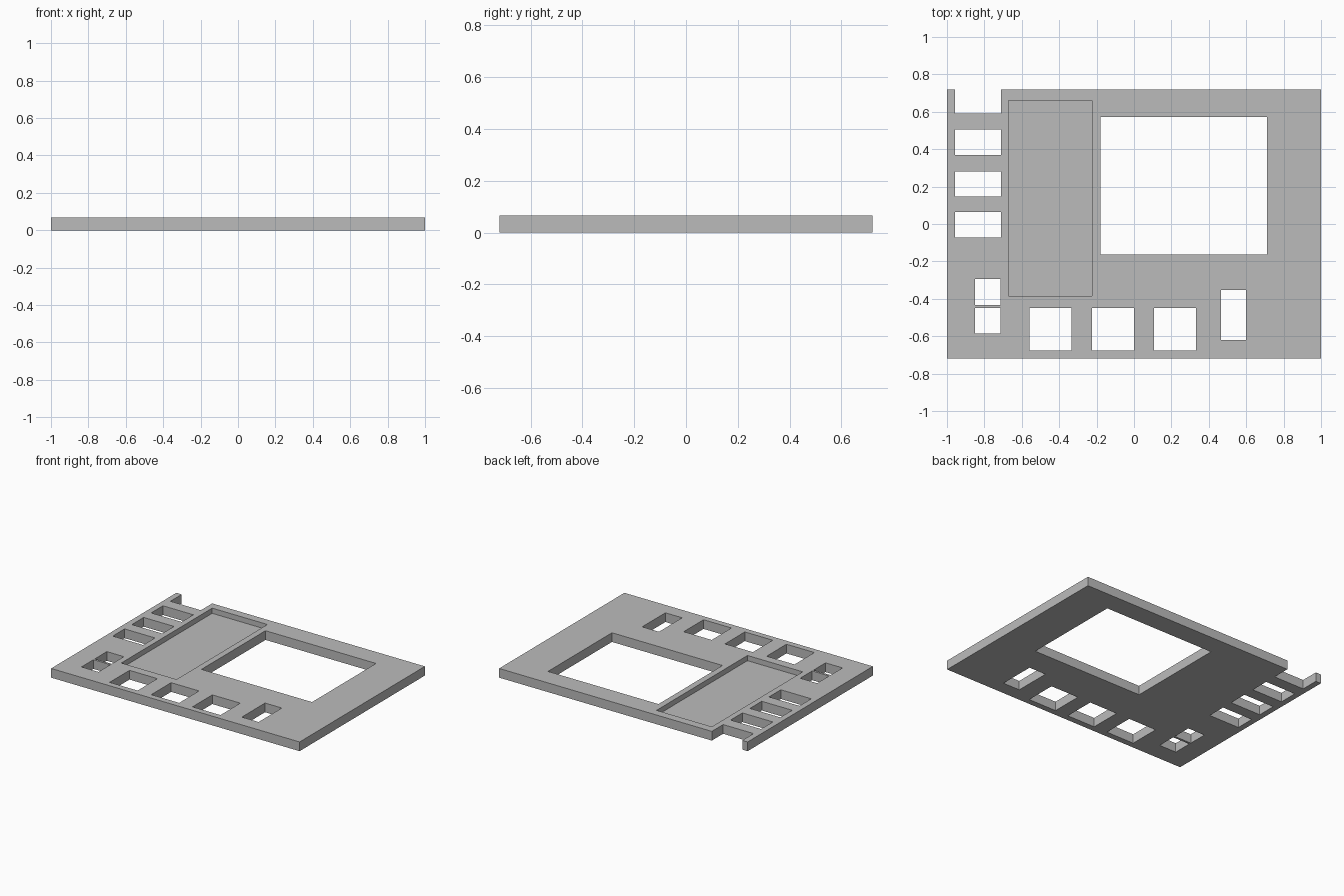
import bpy

if "Cube" in bpy.data.objects:
    bpy.data.objects.remove(bpy.data.objects["Cube"], do_unlink=True)

THICK = 0.067
RECESS_FLOOR = 0.029

grey = bpy.data.materials.new("plain grey")
grey.use_nodes = True
grey.diffuse_color = (0.5, 0.5, 0.5, 1)
grey.node_tree.nodes["Principled BSDF"].inputs["Base Color"].default_value = (0.5, 0.5, 0.5, 1)


def box(name, x0, x1, y0, y1, z0, z1):
    bpy.ops.mesh.primitive_cube_add(size=1, location=((x0 + x1) / 2, (y0 + y1) / 2, (z0 + z1) / 2))
    ob = bpy.context.object
    ob.name = name
    ob.scale = (x1 - x0, y1 - y0, z1 - z0)
    bpy.ops.object.transform_apply(location=True, rotation=False, scale=True)
    ob.data.materials.append(grey)
    return ob


def cut(target, x0, x1, y0, y1, floor=-0.1):
    cutter = box("cutter", x0, x1, y0, y1, floor, 0.2)
    cutter.hide_render = True
    mod = target.modifiers.new("cut", "BOOLEAN")
    mod.operation = "DIFFERENCE"
    mod.solver = "EXACT"
    mod.object = cutter
    bpy.context.view_layer.objects.active = target
    bpy.ops.object.modifier_apply(modifier=mod.name)
    bpy.data.objects.remove(cutter, do_unlink=True)


# Flat panel
panel = box("panel", -1, 1, -0.72, 0.72, 0, THICK)

# Large screen opening and shallow recess beside it
cut(panel, -0.18, 0.71, -0.163, 0.573)
cut(panel, -0.67, -0.225, -0.385, 0.66, RECESS_FLOOR)

# Column of slots on the right side, ending in an open notch at the back edge
for y in (-0.073, 0.146, 0.368):
    cut(panel, -0.957, -0.712, y, y + 0.136)
cut(panel, -0.957, -0.712, 0.59, 0.9)

# Pair of small windows
for y in (-0.586, -0.432):
    cut(panel, -0.85, -0.713, y, y + 0.138)

# Row of square windows along the front
for x in (-0.56, -0.225, 0.107):
    cut(panel, x, x + 0.225, -0.676, -0.448)

# Upright slot at the front left
cut(panel, 0.465, 0.6, -0.62, -0.353)
